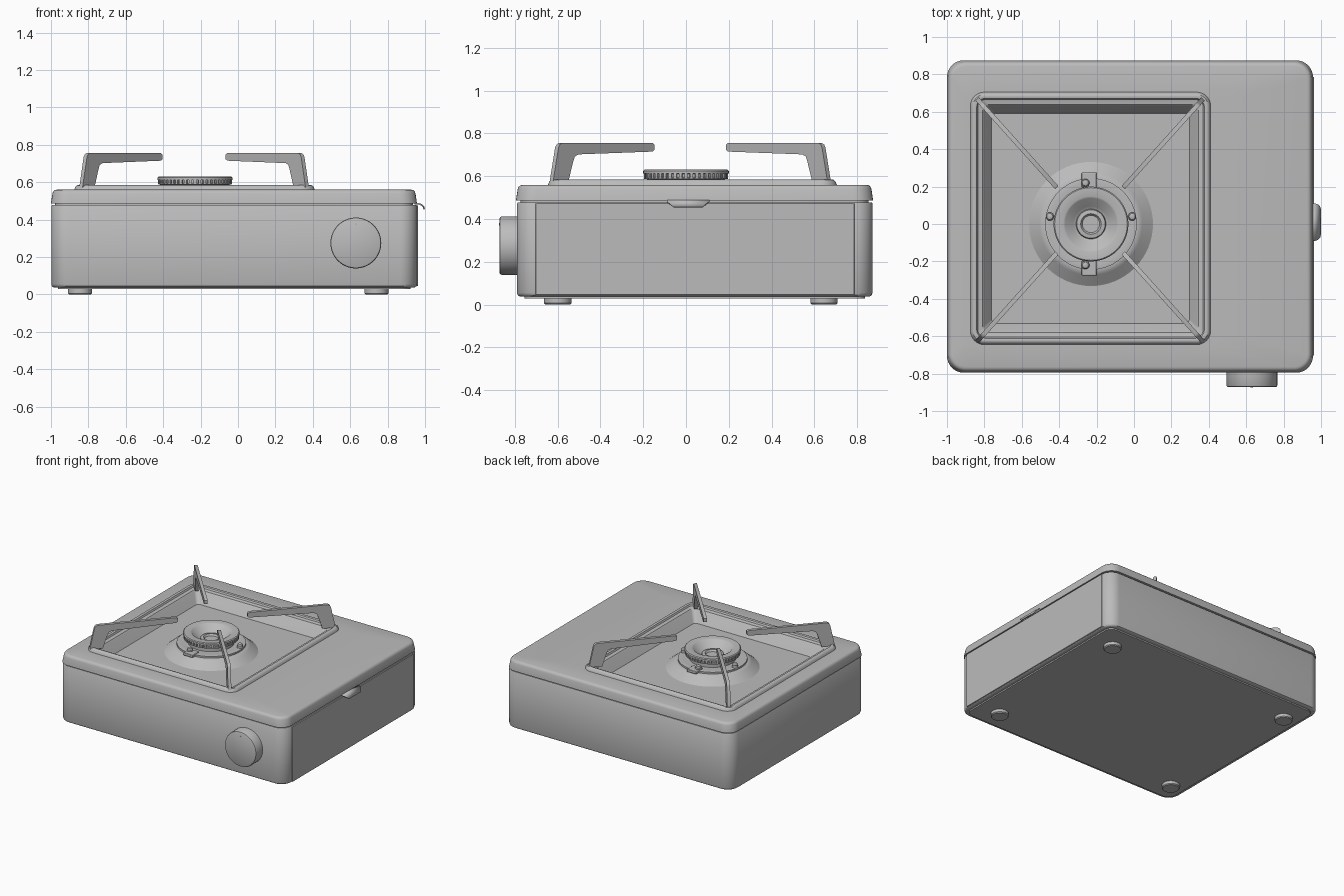
import bpy, bmesh, math
from math import cos, sin, pi, radians
from mathutils import Matrix, Vector

if "Cube" in bpy.data.objects:
    bpy.data.objects.remove(bpy.data.objects["Cube"], do_unlink=True)

GREY = (0.5, 0.5, 0.5, 1)
metal = bpy.data.materials.new("plain grey")
metal.use_nodes = True
metal.diffuse_color = GREY
metal.node_tree.nodes["Principled BSDF"].inputs["Base Color"].default_value = GREY


def finish(name, bm, bevel=0, solid=0):
    bmesh.ops.recalc_face_normals(bm, faces=bm.faces)
    mesh = bpy.data.meshes.new(name)
    bm.to_mesh(mesh)
    bm.free()
    mesh.materials.append(metal)
    ob = bpy.data.objects.new(name, mesh)
    bpy.context.collection.objects.link(ob)
    if solid:
        mod = ob.modifiers.new("Thickness", "SOLIDIFY")
        mod.thickness = solid
        mod.offset = 0
    if bevel:
        mod = ob.modifiers.new("Bevel", "BEVEL")
        mod.width = bevel
        mod.segments = 2
    bpy.ops.object.select_all(action="DESELECT")
    ob.select_set(True)
    bpy.context.view_layer.objects.active = ob
    bpy.ops.object.shade_smooth_by_angle(angle=radians(35))
    return ob


def bridge(bm, loops):
    for a, b in zip(loops, loops[1:]):
        for i in range(len(a)):
            j = (i + 1) % len(a)
            bm.faces.new((a[i], a[j], b[j], b[i]))


def rect_loop(bm, rect, inset, radius, z, segs=8):
    """Rounded rectangle, moved inwards by inset."""
    x0, x1, y0, y1 = rect
    d = inset + radius
    centres = ((x1 - d, y1 - d), (x0 + d, y1 - d), (x0 + d, y0 + d), (x1 - d, y0 + d))
    loop = []
    for k, (cx, cy) in enumerate(centres):
        for i in range(segs + 1):
            a = pi / 2 * (k + i / segs)
            loop.append(bm.verts.new((cx + radius * cos(a), cy + radius * sin(a), z)))
    return loop


def lathe(name, profile, centre, axis="Z", segs=64):
    """Spin (radius, height) points; both ends are capped."""
    bm = bmesh.new()
    loops = [[bm.verts.new((r * cos(2 * pi * i / segs), r * sin(2 * pi * i / segs), h))
              for i in range(segs)] for r, h in profile]
    bridge(bm, loops)
    bm.faces.new(loops[0])
    bm.faces.new(loops[-1])
    if axis == "Y":
        bm.transform(Matrix.Rotation(pi / 2, 4, "X"))
    bm.transform(Matrix.Translation(centre))
    return finish(name, bm)


def add_box(bm, centre, size, turn=0):
    m = (Matrix.Translation(centre) @ Matrix.Rotation(turn, 4, "Z")
         @ Matrix.Diagonal((*size, 1)))
    bmesh.ops.create_cube(bm, size=1, matrix=m)


# Lower case, closed underneath
case_rect = (-0.998, 0.957, -0.79, 0.872)
bm = bmesh.new()
case = [rect_loop(bm, case_rect, *p) for p in (
    (0.035, 0.06, 0.028), (0.035, 0.06, 0.038), (0.012, 0.08, 0.038), (0.003, 0.09, 0.044),
    (0, 0.09, 0.055), (0, 0.09, 0.472), (0.004, 0.086, 0.478), (0.02, 0.07, 0.478))]
bridge(bm, case)
bm.faces.new(case[0])
bm.faces.new(case[-1])
finish("lower_case", bm)

# Lid, raised pan rim and sunken drip pan in one pressing
lid_rect = (-1.0, 0.957, -0.795, 0.875)
pan_rect = (-0.875, 0.41, -0.645, 0.705)
bm = bmesh.new()
lid = [rect_loop(bm, lid_rect, *p) for p in (
    (0.022, 0.07, 0.47), (0.022, 0.07, 0.486), (0, 0.09, 0.486), (0.002, 0.09, 0.5),
    (0.008, 0.09, 0.54), (0.012, 0.088, 0.55), (0.02, 0.08, 0.557), (0.031, 0.07, 0.56))]
lid += [rect_loop(bm, pan_rect, *p) for p in (
    (0, 0.075, 0.56), (0.005, 0.07, 0.574), (0.014, 0.06, 0.583), (0.024, 0.055, 0.585),
    (0.034, 0.045, 0.582), (0.04, 0.04, 0.57), (0.05, 0.035, 0.567), (0.066, 0.03, 0.565),
    (0.074, 0.028, 0.557), (0.115, 0.025, 0.475), (0.125, 0.02, 0.464), (0.14, 0.015, 0.46))]
bridge(bm, lid)
bm.faces.new(lid[-1])
finish("lid_and_drip_pan", bm)

# Door of the fuel bay and its pull tab
bm = bmesh.new()
add_box(bm, (0.95, 0.042, 0.26), (0.024, 1.49, 0.43))
finish("fuel_door", bm, bevel=0.003)

bm = bmesh.new()
rows = [[bm.verts.new((x, 0.01 + s * w, z)) for s in (-1, 1)] for x, z, w in (
    (0.945, 0.485, 0.1), (0.968, 0.484, 0.1), (0.982, 0.479, 0.095),
    (0.992, 0.469, 0.083), (0.996, 0.455, 0.068))]
for a, b in zip(rows, rows[1:]):
    bm.faces.new((a[0], a[1], b[1], b[0]))
finish("door_pull_tab", bm, solid=0.008)

# Control knob with its pointer mark
lathe("control_knob", ((0.128, -0.02), (0.136, -0.01), (0.136, 0.073), (0.133, 0.079),
                       (0.127, 0.082)), (0.63, -0.79, 0.275), axis="Y")
lathe("knob_mark", ((0.006, 0), (0.006, 0.003)), (0.63, -0.871, 0.375), axis="Y", segs=12)

# Feet
for side, x in (("right", -0.845), ("left", 0.74)):
    for end, y in (("front", -0.6), ("back", 0.645)):
        lathe(f"{end}_{side}_foot", ((0.058, 0), (0.064, 0.006), (0.064, 0.04)), (x, y, 0), segs=32)

# Burner: mound, collar and hollow head
hub = Vector((-0.23, 0, 0))
lathe("burner_mound", ((0.39, 0.455), (0.37, 0.461), (0.35, 0.467), (0.325, 0.482), (0.275, 0.525),
                       (0.26, 0.534), (0.245, 0.537), (0.17, 0.537)), hub)
lathe("burner_collar", ((0.245, 0.53), (0.245, 0.55), (0.225, 0.553), (0.205, 0.55),
                        (0.17, 0.55)), hub)
lathe("burner_head", ((0.165, 0.53), (0.165, 0.583), (0.196, 0.588), (0.196, 0.592), (0.186, 0.594),
                      (0.186, 0.611), (0.2, 0.613), (0.2, 0.625), (0.194, 0.631), (0.148, 0.631),
                      (0.138, 0.627), (0.095, 0.575), (0.08, 0.568), (0.076, 0.585),
                      (0.055, 0.588), (0.046, 0.575)), hub)
bm = bmesh.new()
TEETH = 48
for i in range(TEETH):
    a = 2 * pi * i / TEETH
    add_box(bm, hub + Vector((0.19 * cos(a), 0.19 * sin(a), 0.602)), (0.014, 0.014, 0.024), a)
finish("burner_teeth", bm)

# Brackets and fixing posts around the collar
bm = bmesh.new()
for s in (-1, 1):
    add_box(bm, hub + Vector((-0.01, s * 0.235, 0.548)), (0.08, 0.08, 0.022))
finish("collar_brackets", bm, bevel=0.004)
for i, (x, y) in enumerate(((-0.22, 0.04), (0.22, 0.04), (-0.03, 0.22), (-0.03, -0.22))):
    lathe(f"fixing_post_{i + 1}", ((0.022, 0.53), (0.022, 0.572), (0.016, 0.58), (0.006, 0.583)),
          hub + Vector((x, y, 0)), segs=16)

# Four pot support arms: (share of the way inwards, height)
blade = ((0, 0.572), (0.055, 0.735), (0.067, 0.748), (0.09, 0.755), (0.98, 0.755), (1, 0.748),
         (1, 0.723), (0.98, 0.715), (0.25, 0.702), (0.215, 0.692), (0.2, 0.67), (0.15, 0.572))
for sx, side in ((-1, "right"), (1, "left")):
    for sy, end in ((-1, "front"), (1, "back")):
        outer = Vector((-0.235 + sx * 0.605, 0.02 + sy * 0.65, 0))
        inner = Vector((-0.235 + sx * 0.178, 0.02 + sy * 0.175, 0))
        across = (inner - outer).normalized().cross(Vector((0, 0, 1))) * 0.012
        bm = bmesh.new()
        sides = [[bm.verts.new(outer.lerp(inner, s) + Vector((0, 0, z)) + k * across)
                  for s, z in blade] for k in (-1, 1)]
        bridge(bm, sides)
        for loop in sides:
            bm.faces.new(loop)
        finish(f"{end}_{side}_pot_support", bm)
